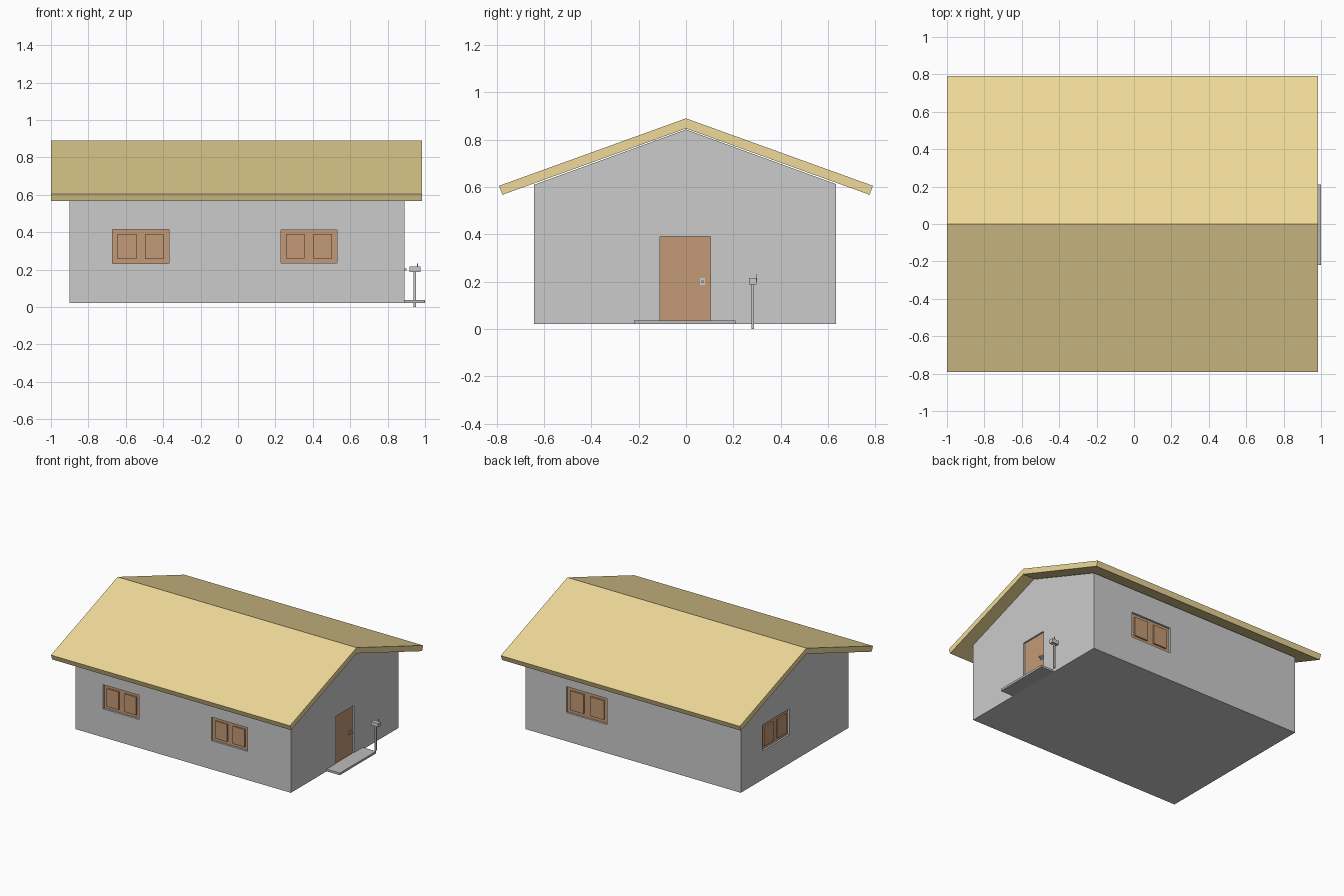
import bpy, bmesh
from mathutils import Vector

if "Cube" in bpy.data.objects:
    bpy.data.objects.remove(bpy.data.objects["Cube"])


def material(name, rgb):
    m = bpy.data.materials.new(name)
    m.diffuse_color = (*rgb, 1)
    m.use_nodes = True
    m.node_tree.nodes["Principled BSDF"].inputs["Base Color"].default_value = m.diffuse_color
    return m


WOOD = material("brown_wood", (0.55, 0.32, 0.18))
THATCH = material("ochre_roof", (0.86, 0.70, 0.32))
STONE = material("dark_stone", (0.5, 0.5, 0.5))

X0, X1, Y0, Y1 = -0.90, 0.89, -0.643, 0.635   # wall planes


def finish(name, bm, mat=None):
    bmesh.ops.recalc_face_normals(bm, faces=bm.faces)
    me = bpy.data.meshes.new(name)
    bm.to_mesh(me)
    bm.free()
    ob = bpy.data.objects.new(name, me)
    bpy.context.collection.objects.link(ob)
    if mat:
        me.materials.append(mat)
    return ob


def box(name, x, y, z, mat=None):
    bm = bmesh.new()
    bmesh.ops.create_cube(bm, size=1)
    for v in bm.verts:
        v.co = Vector((r[0] if c < 0 else r[1] for c, r in zip(v.co, (x, y, z))))
    return finish(name, bm, mat)


def extrude_x(name, profile, x0, x1, mat=None):
    bm = bmesh.new()
    face = bm.faces.new([bm.verts.new((x0, y, z)) for y, z in profile])
    res = bmesh.ops.extrude_face_region(bm, geom=[face])
    verts = [g for g in res["geom"] if isinstance(g, bmesh.types.BMVert)]
    bmesh.ops.translate(bm, verts=verts, vec=(x1 - x0, 0, 0))
    return finish(name, bm, mat)


def wall_box(name, side, u, z, d, mat=None):
    """Box on a wall: u runs along the wall, d is the outward depth range."""
    plane, sign = {"front": (Y0, -1), "back": (Y1, 1),
                   "left": (X0, -1), "right": (X1, 1)}[side]
    depth = sorted(plane + sign * k for k in d)
    if side in ("front", "back"):
        return box(name, u, depth, z, mat)
    return box(name, depth, u, z, mat)


# Walls and gable roof
walls = extrude_x("walls", [(Y0, 0.02), (Y1, 0.02), (Y1, 0.612), (0, 0.843), (Y0, 0.609)], X0, X1)
extrude_x("roof", [(0, 0.89), (0.79, 0.605), (0.776, 0.567), (0, 0.847),
                   (-0.776, 0.567), (-0.79, 0.605)], -1.0, 0.985, THATCH)


def cut_opening(name, side, u, z):
    cutter = wall_box(name + "_cutter", side, u, z, (-0.03, 0.05))
    cutter.hide_render = True
    cutter.hide_viewport = False
    cutter.display_type = 'WIRE'
    mod = walls.modifiers.new(name, 'BOOLEAN')
    mod.operation = 'DIFFERENCE'
    mod.solver = 'EXACT'
    mod.object = cutter


# Recessed windows, each with two raised shutter panels
windows = [("front_left_window", "front", (-0.67, -0.37), (0.233, 0.415)),
           ("front_right_window", "front", (0.23, 0.53), (0.235, 0.412)),
           ("back_window", "back", (0.21, 0.55), (0.235, 0.43)),
           ("left_window", "left", (0.06, 0.38), (0.235, 0.43))]
for name, side, u, z in windows:
    cut_opening(name, side, u, z)
    wall_box(name, side, u, z, (-0.03, -0.014), WOOD)
    w, h = u[1] - u[0], z[1] - z[0]
    for i, (a, b) in enumerate(((0.09, 0.42), (0.58, 0.91))):
        wall_box(f"{name}_panel_{i + 1}", side, (u[0] + a * w, u[0] + b * w),
                 (z[0] + 0.13 * h, z[1] - 0.13 * h), (-0.02, -0.003), WOOD)

# Door with handle
cut_opening("door", "right", (-0.11, 0.103), (0.03, 0.39))
wall_box("door", "right", (-0.11, 0.103), (0.03, 0.39), (-0.03, -0.012), WOOD)
wall_box("door_handle_plate", "right", (0.06, 0.08), (0.185, 0.215), (-0.014, -0.006))
wall_box("door_knob", "right", (0.065, 0.075), (0.195, 0.205), (-0.008, 0.012))

# Doorstep
box("doorstep", (0.885, 1.0), (-0.22, 0.21), (0.02, 0.036), STONE)

# Mailbox
box("mailbox_post", (0.939, 0.951), (0.276, 0.288), (0, 0.19))
box("mailbox", (0.917, 0.976), (0.267, 0.297), (0.187, 0.216))
box("mailbox_flag", (0.956, 0.962), (0.297, 0.300), (0.20, 0.232))
